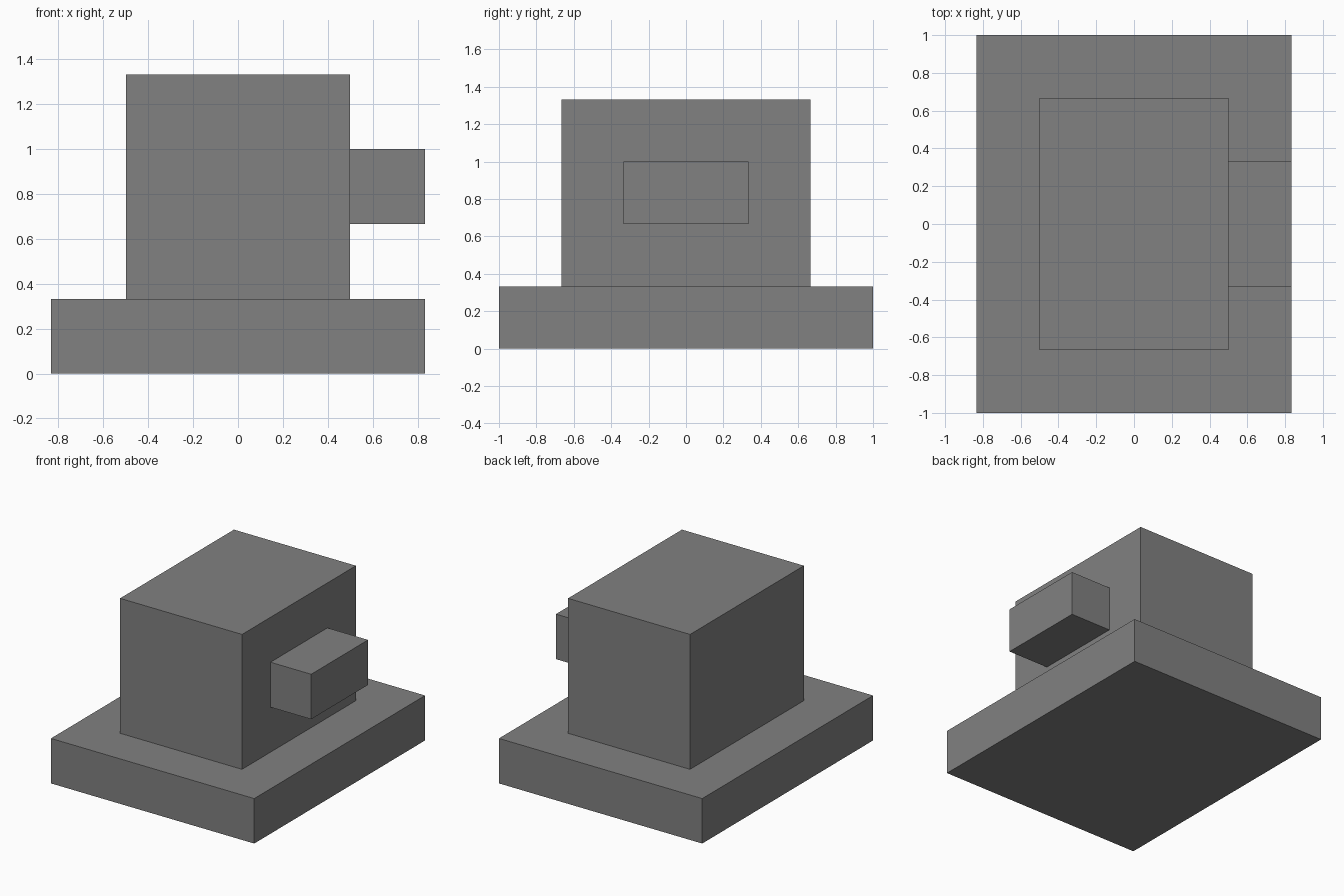
import bpy
import bmesh
from mathutils import Vector

# Remove the default cube
cube = bpy.data.objects.get("Cube")
if cube:
    bpy.data.objects.remove(cube, do_unlink=True)

# Single flat grey
GREY = (0.22, 0.22, 0.22, 1.0)
grey = bpy.data.materials.new("mid_grey")
grey.use_nodes = True
grey.diffuse_color = GREY
grey.node_tree.nodes["Principled BSDF"].inputs["Base Color"].default_value = GREY

U = 1 / 3  # the parts share a one-third module


def add_box(name, low, high):
    """Box between two corners, given in modules."""
    low, high = Vector(low) * U, Vector(high) * U
    mesh = bpy.data.meshes.new(name)
    bm = bmesh.new()
    bmesh.ops.create_cube(bm, size=1)
    bmesh.ops.scale(bm, vec=high - low, verts=bm.verts)
    bmesh.ops.translate(bm, vec=(low + high) / 2, verts=bm.verts)
    bm.to_mesh(mesh)
    bm.free()
    mesh.materials.append(grey)
    obj = bpy.data.objects.new(name, mesh)
    bpy.context.collection.objects.link(obj)
    return obj


# Wide slab, main block on top, and the small block on its left side
add_box("base_slab", (-2.5, -3, 0), (2.5, 3, 1))
add_box("main_block", (-1.5, -2, 1), (1.5, 2, 4))
add_box("side_block", (1.5, -1, 2), (2.5, 1, 3))
